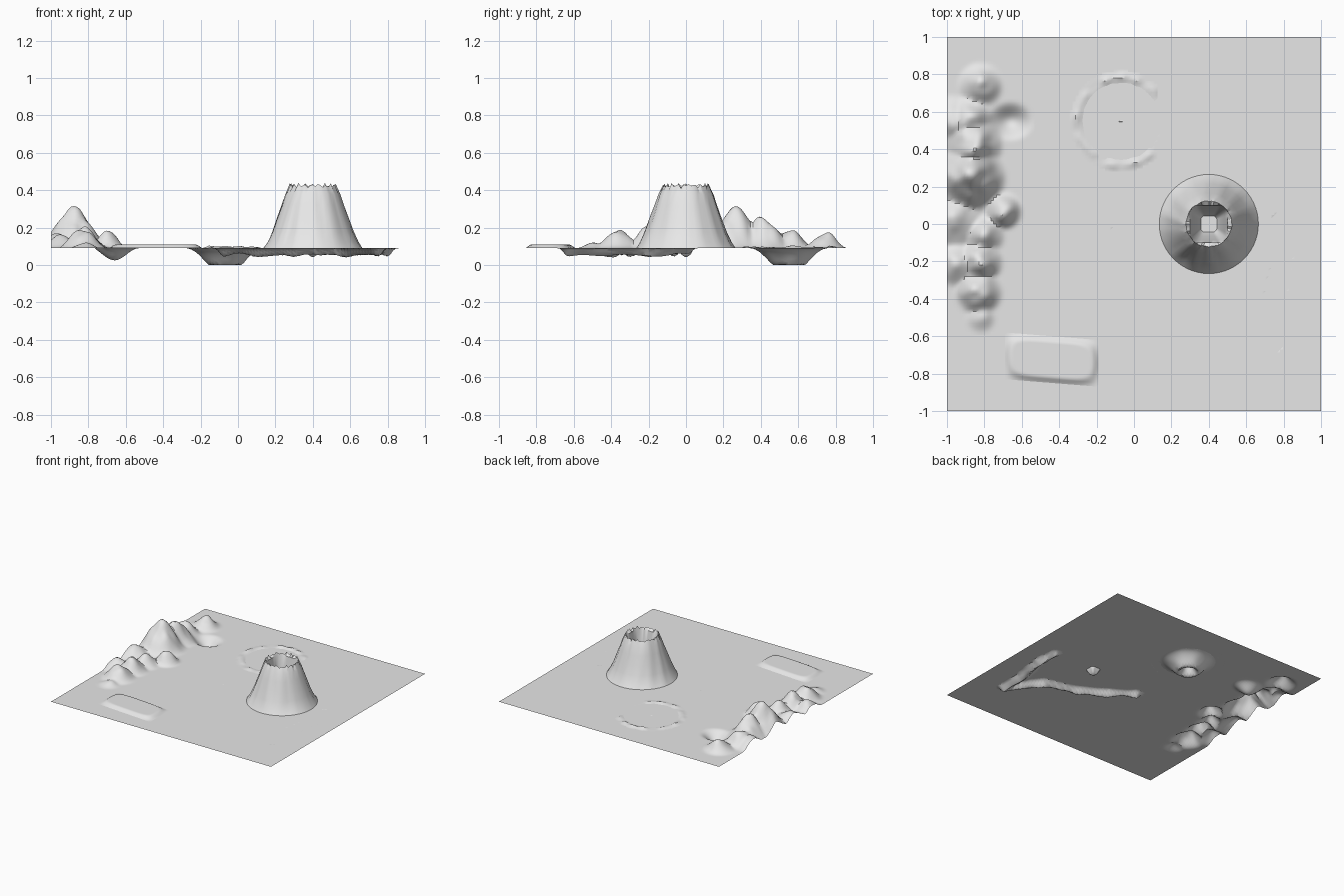
import bpy, bmesh, math
from mathutils import Vector, noise

LEVEL = 0.09      # height of the flat ground
CELLS = 128

cube = bpy.data.objects.get("Cube")
if cube:
    bpy.data.objects.remove(cube, do_unlink=True)

stone = bpy.data.materials.new("plain grey")
stone.use_nodes = True
grey = (0.8, 0.8, 0.8, 1)
stone.diffuse_color = grey
stone.node_tree.nodes["Principled BSDF"].inputs["Base Color"].default_value = grey

# centre x, centre y, radius, height
PEAKS = [(-.82, .74, .13, .08), (-.88, .25, .21, .20), (-.86, .42, .17, .15),
         (-.88, .56, .14, .09), (-.70, .07, .11, .10), (-.97, .55, .15, .06),
         (-.83, -.36, .14, .11), (-.82, -.20, .13, .12), (-.80, -.06, .12, .08),
         (-.95, -.22, .13, .07), (-.82, -.50, .09, .03), (-.96, .02, .17, .07)]
RIVER = [(-.07, -.06), (.12, -.2), (.32, -.31), (.57, -.38), (.75, -.63),
         (.75, -.42), (.80, -.15), (.78, .01)]
PIT = Vector((-.07, .55))


def rough(x, y, scale):
    return noise.noise(Vector((x * scale, y * scale, 0.5)))


def bump(d):
    """Smooth falloff from one at the centre to zero at the rim."""
    return math.cos(d * math.pi / 2) ** 2 if d < 1 else 0.0


def river_distance(p):
    best = 9.0
    for a, b in zip(RIVER, RIVER[1:]):
        a, b = Vector(a), Vector(b)
        t = max(0, min(1, (p - a).dot(b - a) / (b - a).length_squared))
        best = min(best, (p - a.lerp(b, t)).length)
    return best


def height(x, y):
    p = Vector((x, y))
    # mountain range
    hills = [h * bump(math.hypot(x - cx, y - cy) / r) for cx, cy, r, h in PEAKS]
    top = max(hills)
    z = top + 0.2 * (sum(hills) - top)
    z *= 1 + 0.3 * rough(x, y, 14)
    # hollow beside the range
    z -= 0.065 * bump(math.hypot((x + .66) / .13, (y - .55) / .11))
    # round pit with a raised broken rim and a small central peak
    d = (p - PIT).length
    if d < 0.3:
        z -= 0.088 * min(1, 1.6 * bump(d / 0.21)) * (1 + 0.18 * rough(x, y, 12))
        z += 0.1 * bump(d / 0.075)
        if x < 0.12:
            z += 0.02 * bump(abs(d - 0.235) / 0.03) * max(0, 0.3 + rough(x, y, 16))
    # winding channel
    width = 0.05 + 0.015 * rough(x, y, 9)
    z -= 0.04 * bump(river_distance(p) / width) * (1 + 0.4 * rough(x, y, 10))
    return max(0, LEVEL + z)


def finish(name, bm, smooth=True):
    mesh = bpy.data.meshes.new(name)
    bmesh.ops.recalc_face_normals(bm, faces=bm.faces)
    bm.to_mesh(mesh)
    bm.free()
    mesh.materials.append(stone)
    obj = bpy.data.objects.new(name, mesh)
    bpy.context.collection.objects.link(obj)
    if smooth:
        bpy.ops.object.select_all(action='DESELECT')
        obj.select_set(True)
        bpy.context.view_layer.objects.active = obj
        bpy.ops.object.shade_smooth_by_angle(angle=math.radians(35))
    return obj


def sheet():
    bm = bmesh.new()
    bmesh.ops.create_grid(bm, x_segments=CELLS, y_segments=CELLS, size=1)
    return bm


def open_ground(face):
    """The range side, where no flat ground covers the relief."""
    c = face.calc_center_median()
    return c.x < -0.53 and c.y > -0.58


# sculpted relief: the mountain side, and whatever leaves the flat level elsewhere
bm = sheet()
for v in bm.verts:
    v.co.z = height(v.co.x, v.co.y)
flat = [f for f in bm.faces if not open_ground(f)
        and all(abs(v.co.z - LEVEL) < 1e-5 for v in f.verts)]
bmesh.ops.delete(bm, geom=flat, context='FACES')
finish("sculpted_relief", bm)

# flat ground
bm = sheet()
for v in bm.verts:
    v.co.z = LEVEL
bmesh.ops.delete(bm, geom=[f for f in bm.faces if open_ground(f)], context='FACES')
finish("flat_ground", bm, smooth=False)

# volcano: one lathed skin from the foot over the rim and down the vent
OUTSIDE = [(.265, .09), (.24, .125), (.215, .18), (.19, .25), (.165, .32),
           (.145, .38), (.122, .425)]
INSIDE = [(.105, .41), (.09, .30), (.07, .18), (.045, .09), (.025, .055), (.004, .042)]
SIDES = 56
bm = bmesh.new()
rings = []
for i, (r, z) in enumerate(OUTSIDE + INSIDE):
    ring = []
    for k in range(SIDES):
        a = 2 * math.pi * k / SIDES
        c, s = math.cos(a), math.sin(a)
        radius, lift = r, 0
        if 0 < i < len(OUTSIDE):
            radius *= 1 + 0.05 * rough(c * 2, s * 2 + z, 2.5)
        if i == len(OUTSIDE) - 1:      # jagged rim
            lift = 0.015 * math.sin(k * 2.3) * abs(math.cos(k * 0.7))
        if i >= len(OUTSIDE):          # squarish vent
            radius = min(r * 1.15, r * 0.95 / max(abs(c), abs(s)))
        ring.append(bm.verts.new((0.4 + radius * c, radius * s, z + lift)))
    rings.append(ring)
for low, high in zip(rings, rings[1:]):
    for k in range(SIDES):
        n = (k + 1) % SIDES
        bm.faces.new((low[k], low[n], high[n], high[k]))
bm.faces.new(rings[-1])
finish("volcano", bm)

# low rounded plateau
bm = bmesh.new()
bmesh.ops.create_grid(bm, x_segments=40, y_segments=24, size=1)
for v in bm.verts:
    x, y = v.co.x, v.co.y
    edge = min(1, 2.2 * (1 - abs(x) ** 4) * (1 - abs(y) ** 2))
    v.co = (-0.44 + 0.25 * x, -0.725 + 0.125 * y - 0.02 * x,
            LEVEL + 0.02 * edge * edge * (3 - 2 * edge))
finish("low_plateau", bm)
